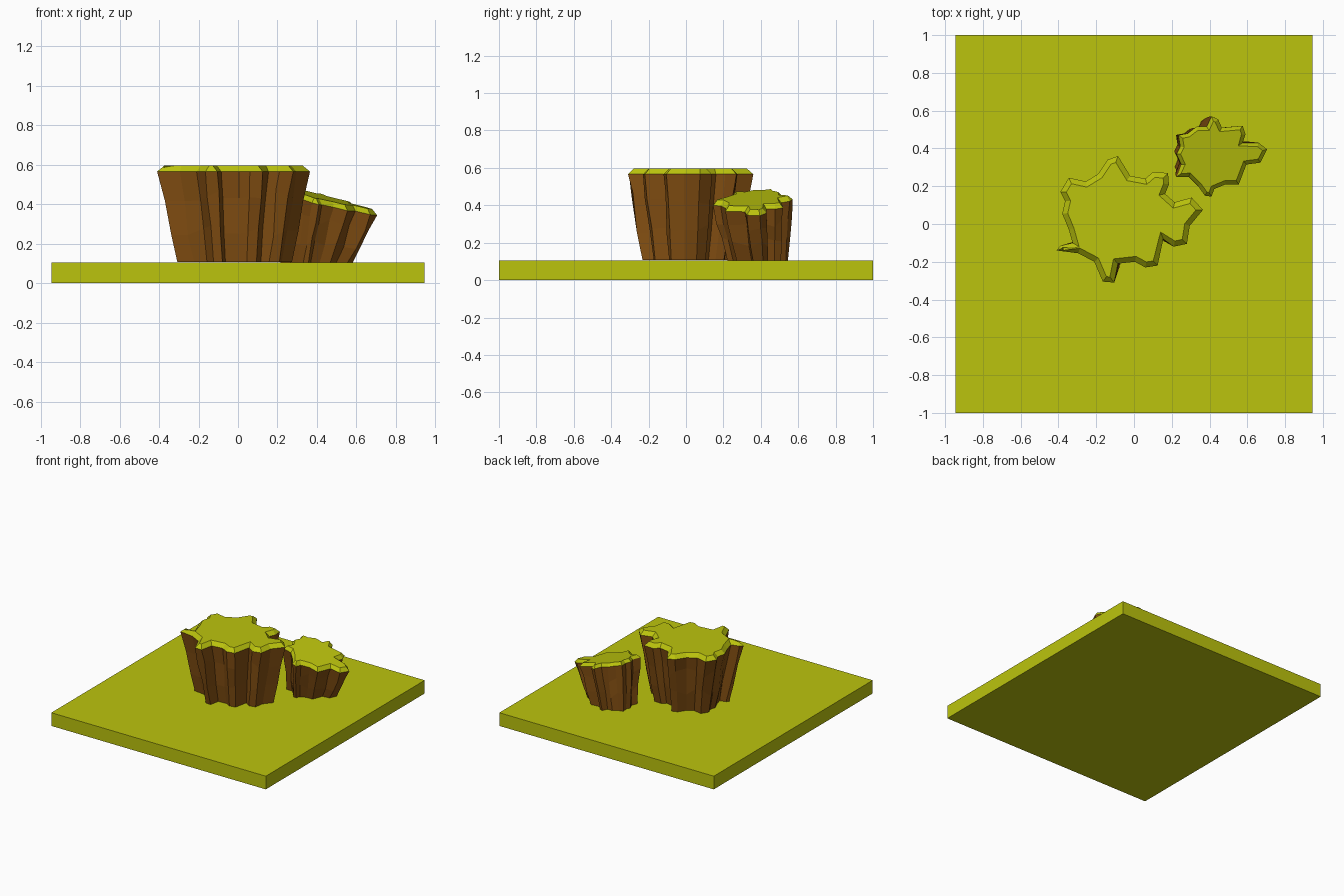
import bpy, bmesh, random
from mathutils import Vector

if "Cube" in bpy.data.objects:
    bpy.data.objects.remove(bpy.data.objects["Cube"])

random.seed(4)


def material(name, rgb):
    m = bpy.data.materials.new(name)
    m.diffuse_color = (*rgb, 1)
    m.use_nodes = True
    m.node_tree.nodes["Principled BSDF"].inputs["Base Color"].default_value = m.diffuse_color
    return m


GRASS = material("grass_green", (0.50, 0.55, 0.004))
EARTH = material("earth_brown", (0.225, 0.077, 0.006))


def finish(name, bm, mats):
    bmesh.ops.recalc_face_normals(bm, faces=bm.faces)
    me = bpy.data.meshes.new(name)
    bm.to_mesh(me)
    bm.free()
    for m in mats:
        me.materials.append(m)
    ob = bpy.data.objects.new(name, me)
    bpy.context.collection.objects.link(ob)
    return ob


def inset(points, d):
    # Move each corner of a clockwise outline inwards by d, with limited mitres
    out = []
    for i, p in enumerate(points):
        a = (p - points[i - 1]).normalized()
        b = (points[(i + 1) % len(points)] - p).normalized()
        na, nb = Vector((a.y, -a.x)), Vector((b.y, -b.x))
        n = (na + nb).normalized()
        out.append(p + n * d / max(n.dot(na), 0.7))
    return out


def rock(name, outline, rim_z, base_centre, top_centre, base_scale, bottom, rim_w, rim_h):
    pts = [Vector(p) for p in outline]
    c0, c1 = Vector(base_centre), Vector(top_centre)
    bm = bmesh.new()
    rings = []
    # Craggy earth walls flaring up to the rim
    for t in (0, 0.36, 0.72, 1):
        ring = []
        for p in pts:
            s = base_scale + (1 - base_scale) * t
            q = c0.lerp(c1, t) + (p - c1) * s
            h = t
            if 0 < t < 1:
                q += (p - c1) * random.uniform(-0.03, 0.03)
                h += random.uniform(-0.08, 0.08)
            z = bottom + (rim_z(p) - bottom) * h
            ring.append(bm.verts.new((q.x, q.y, z)))
        rings.append(ring)
    # Sloped grass rim
    rings.append([bm.verts.new((q.x, q.y, rim_z(q) + rim_h)) for q in inset(pts, rim_w)])
    n = len(pts)
    for k in range(4):
        for i in range(n):
            j = (i + 1) % n
            f = bm.faces.new((rings[k][i], rings[k][j], rings[k + 1][j], rings[k + 1][i]))
            f.material_index = 1 if k == 3 else 0
    # Grass top and earth underside
    bm.faces.new(rings[0])
    bm.faces.new(rings[-1]).material_index = 1
    return finish(name, bm, (EARTH, GRASS))


# Ground slab
bm = bmesh.new()
bmesh.ops.create_cube(bm, size=1)
for v in bm.verts:
    v.co = (v.co.x * 1.89, v.co.y * 2, (v.co.z + 0.5) * 0.105)
finish("ground_slab", bm, (GRASS,))

# Large flat-topped rock
rock("large_rock", [
    (-.41, -.14), (-.39, -.115), (-.325, -.10), (-.345, -.03), (-.38, .055), (-.365, .12),
    (-.39, .17), (-.345, .245), (-.255, .225), (-.19, .265), (-.14, .34), (-.085, .36),
    (-.02, .255), (.06, .24), (.10, .275), (.18, .27), (.185, .21), (.165, .16),
    (.215, .115), (.305, .14), (.365, .075), (.295, -.01), (.28, -.105), (.21, -.12),
    (.155, -.08), (.125, -.22), (.06, -.23), (.005, -.20), (-.085, -.21), (-.105, -.31),
    (-.165, -.305), (-.21, -.20), (-.295, -.155)],
    lambda p: 0.566, (0, 0), (0, 0), 0.75, 0.108, 0.028, 0.03)

# Small leaning rock with a tilted top
rock("small_rock", [
    (.225, .25), (.25, .315), (.225, .37), (.245, .41), (.235, .47), (.285, .48),
    (.33, .515), (.385, .515), (.41, .57), (.445, .555), (.465, .51), (.575, .52),
    (.59, .475), (.575, .43), (.66, .43), (.705, .395), (.67, .325), (.595, .315),
    (.555, .21), (.485, .21), (.425, .185), (.41, .145), (.375, .15), (.34, .20),
    (.29, .25)],
    lambda p: 0.40 - 0.25 * (p.x - 0.4) + 0.08 * (p.y - 0.14),
    (.395, .385), (.46, .36), 0.76, 0.104, 0.02, 0.026)
